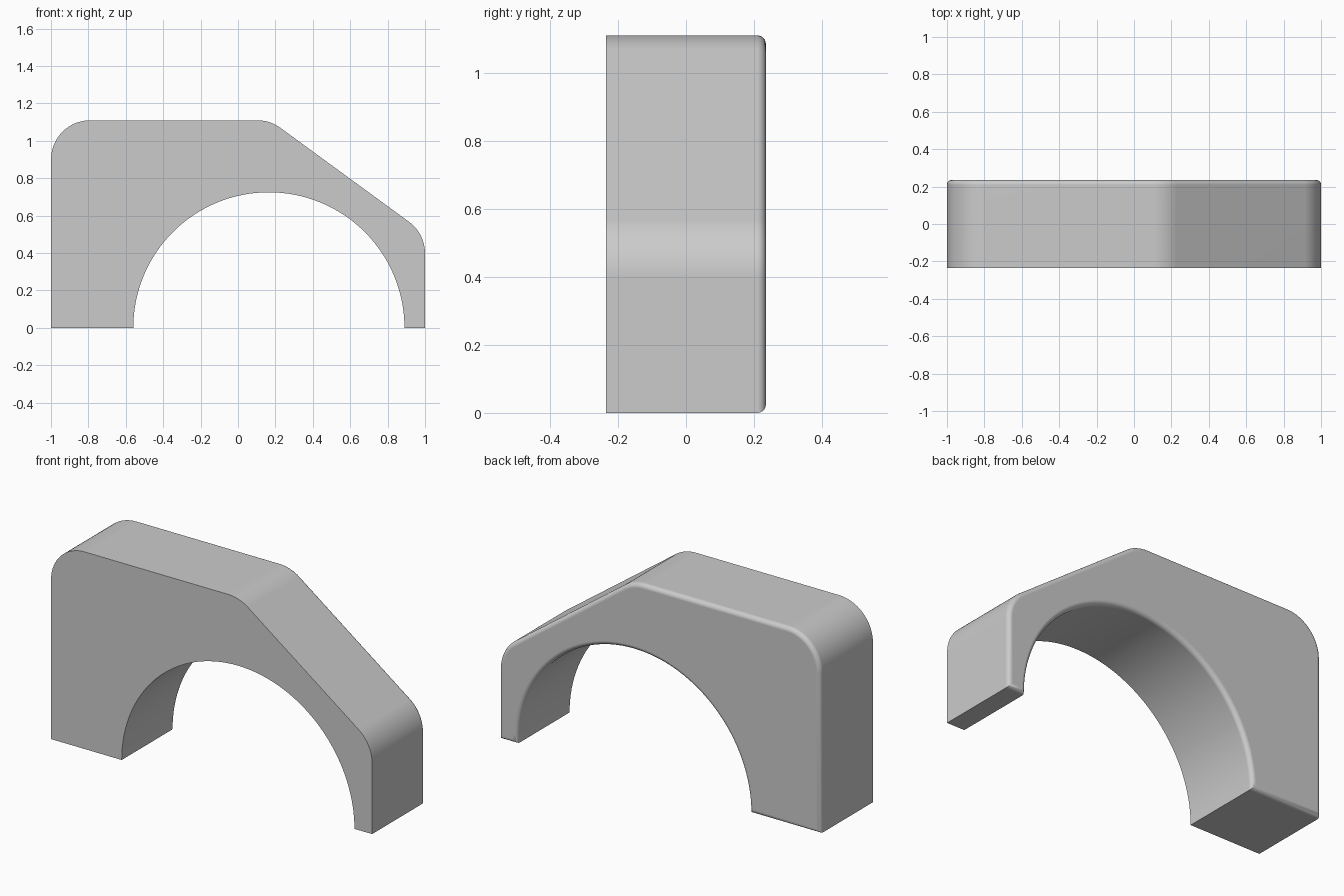
import bpy, bmesh
from math import sin, cos, asin, atan2, pi, sqrt

if "Cube" in bpy.data.objects:
    bpy.data.objects.remove(bpy.data.objects["Cube"])

HALF_DEPTH, EDGE_R = 0.235, 0.025
ARCH_X, ARCH_R = 0.165, 0.725
CORNER_R = 0.21
C1, C2, C3 = (-0.79, 0.90), (0.103, 0.90), (0.79, 0.398)  # outer corner centres


def arc(c, r, a0, a1, n):
    return [(c[0] + r * cos(a0 + (a1 - a0) * i / n),
             c[1] + r * sin(a0 + (a1 - a0) * i / n)) for i in range(n + 1)]


def outline(d):
    """Side outline of the arch block, inset by d on every edge."""
    slope = atan2(C2[0] - C3[0], C3[1] - C2[1]) + pi
    slope = atan2(C3[0] - C2[0], C2[1] - C3[1])  # direction of the slope's normal
    r = CORNER_R - d
    pts = [(-1 + d, d)]
    pts += arc(C1, r, pi, pi / 2, 16)
    pts += arc(C2, r, pi / 2, slope, 8)
    pts += arc(C3, r, slope, 0, 12)
    pts += [(1 - d, d)]
    a = asin(d / (ARCH_R + d))
    pts += arc((ARCH_X, 0), ARCH_R + d, a, pi - a, 64)
    return pts


# Rings: sharp front, then rounded back edge
steps = 6
rings = [(0.0, -HALF_DEPTH)]
for k in range(steps + 1):
    t = pi / 2 * k / steps
    rings.append((EDGE_R * (1 - cos(t)), HALF_DEPTH - EDGE_R + EDGE_R * sin(t)))

bm = bmesh.new()
loops = [[bm.verts.new((x, y, z)) for x, z in outline(d)] for d, y in rings]
for a, b in zip(loops, loops[1:]):
    n = len(a)
    for i in range(n):
        j = (i + 1) % n
        bm.faces.new((a[i], a[j], b[j], b[i]))
bm.faces.new(loops[0])
bm.faces.new(loops[-1])
bmesh.ops.recalc_face_normals(bm, faces=bm.faces)

mesh = bpy.data.meshes.new("arch_block")
bm.to_mesh(mesh)
bm.free()
block = bpy.data.objects.new("arch_block", mesh)
bpy.context.collection.objects.link(block)

# Smooth curves, crisp front and corner edges, flat caps
bpy.context.view_layer.objects.active = block
block.select_set(True)
bpy.ops.object.shade_smooth_by_angle(angle=0.6)
wn = block.modifiers.new("flat_caps", "WEIGHTED_NORMAL")
wn.keep_sharp = True
